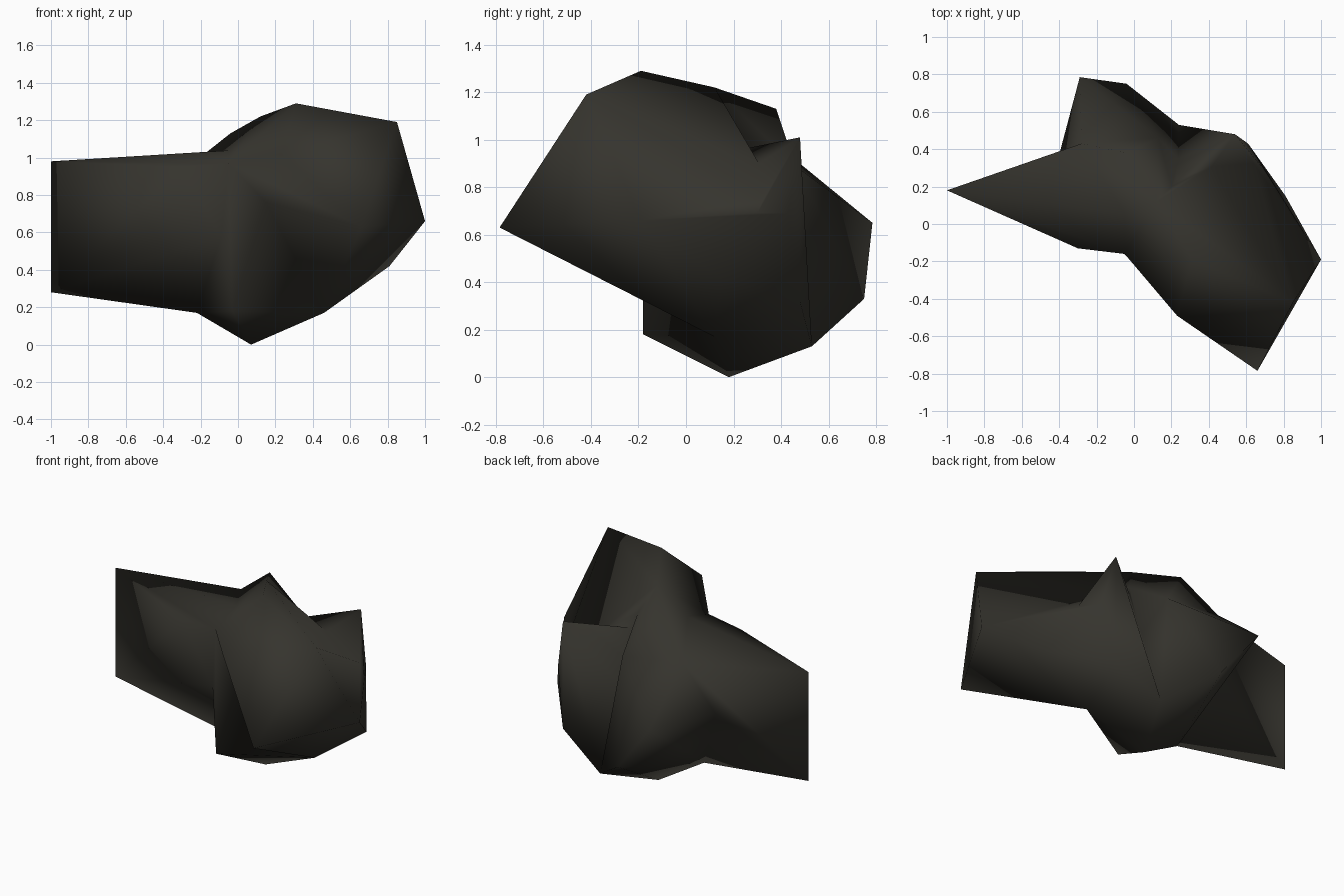
import bpy, bmesh

if "Cube" in bpy.data.objects:
    bpy.data.objects.remove(bpy.data.objects["Cube"])

# Corner points of the boulder, shared between its convex chunks
P = dict(
    left_hi=(-1, .18, .98), left_lo=(-1, .18, .28), slab_front=(-.30, -.13, .95),
    notch=(-.05, -.16, .97), notch_low=(-.09, -.13, .58), slab_back=(-.28, .43, .94),
    saddle=(-.02, .05, 1.04),
    belly_left=(-.22, .13, .17), belly_front=(-.03, -.18, .18), base=(.07, .18, 0),
    belly_right=(.46, .12, .17), belly_back=(.24, .53, .13),
    crown=(.31, -.19, 1.29), crown_mid=(.12, .12, 1.22), crown_back=(-.04, .38, 1.13),
    valley=(.13, .46, .89), horn_hi=(-.29, .785, .65), horn_lo=(-.04, .75, .33),
    horn_root=(-.44, .22, .6), spike_root=(.10, .14, .94),
    nose=(.66, -.785, .63), brow=(.85, -.42, 1.19), cheek=(.23, -.49, 1.02),
    right_tip=(1, -.19, .66), right_low=(.81, .15, .42), shoulder=(.54, .48, 1.01),
    hip=(.61, .43, .69), heel=(.54, .48, .32))

CHUNKS = dict(
    boulder="base belly_front notch notch_low belly_left belly_right belly_back crown "
            "crown_mid crown_back slab_back valley saddle",
    front_lobe="nose brow crown cheek notch right_tip right_low hip heel belly_back "
               "belly_right crown_mid",
    shoulder_spike="shoulder spike_root hip heel belly_back right_low",
    left_slab="left_hi left_lo belly_left notch_low slab_front notch slab_back saddle",
    back_horn="horn_hi horn_lo horn_root slab_back belly_left belly_back base valley")

stone = bpy.data.materials.new("dark_stone")
stone.diffuse_color = (.036, .034, .027, 1)
stone.use_nodes = True
stone.node_tree.nodes["Principled BSDF"].inputs["Base Color"].default_value = stone.diffuse_color


def chunk(name, corners):
    """Convex rock chunk spanning the named corners."""
    bm = bmesh.new()
    for c in corners.split():
        bm.verts.new(P[c])
    bmesh.ops.convex_hull(bm, input=bm.verts[:])
    loose = [v for v in bm.verts if not v.link_faces]
    bmesh.ops.delete(bm, geom=loose, context='VERTS')
    bmesh.ops.recalc_face_normals(bm, faces=bm.faces[:])
    me = bpy.data.meshes.new(name)
    bm.to_mesh(me)
    bm.free()
    me.materials.append(stone)
    ob = bpy.data.objects.new(name, me)
    bpy.context.collection.objects.link(ob)
    return ob


parts = [chunk(n, c) for n, c in CHUNKS.items()]
rock = parts[0]

# Fuse the chunks into one rock
for other in parts[1:]:
    mod = rock.modifiers.new("fuse", 'BOOLEAN')
    mod.operation, mod.solver, mod.object = 'UNION', 'EXACT', other
    bpy.context.view_layer.objects.active = rock
    bpy.ops.object.modifier_apply(modifier=mod.name)
    bpy.data.objects.remove(other)

# Clean the seams and shade the whole rock smooth
bm = bmesh.new()
bm.from_mesh(rock.data)
bmesh.ops.remove_doubles(bm, verts=bm.verts[:], dist=.02)
bmesh.ops.triangulate(bm, faces=bm.faces[:])
bmesh.ops.recalc_face_normals(bm, faces=bm.faces[:])
for f in bm.faces:
    f.smooth = True
bm.to_mesh(rock.data)
bm.free()
